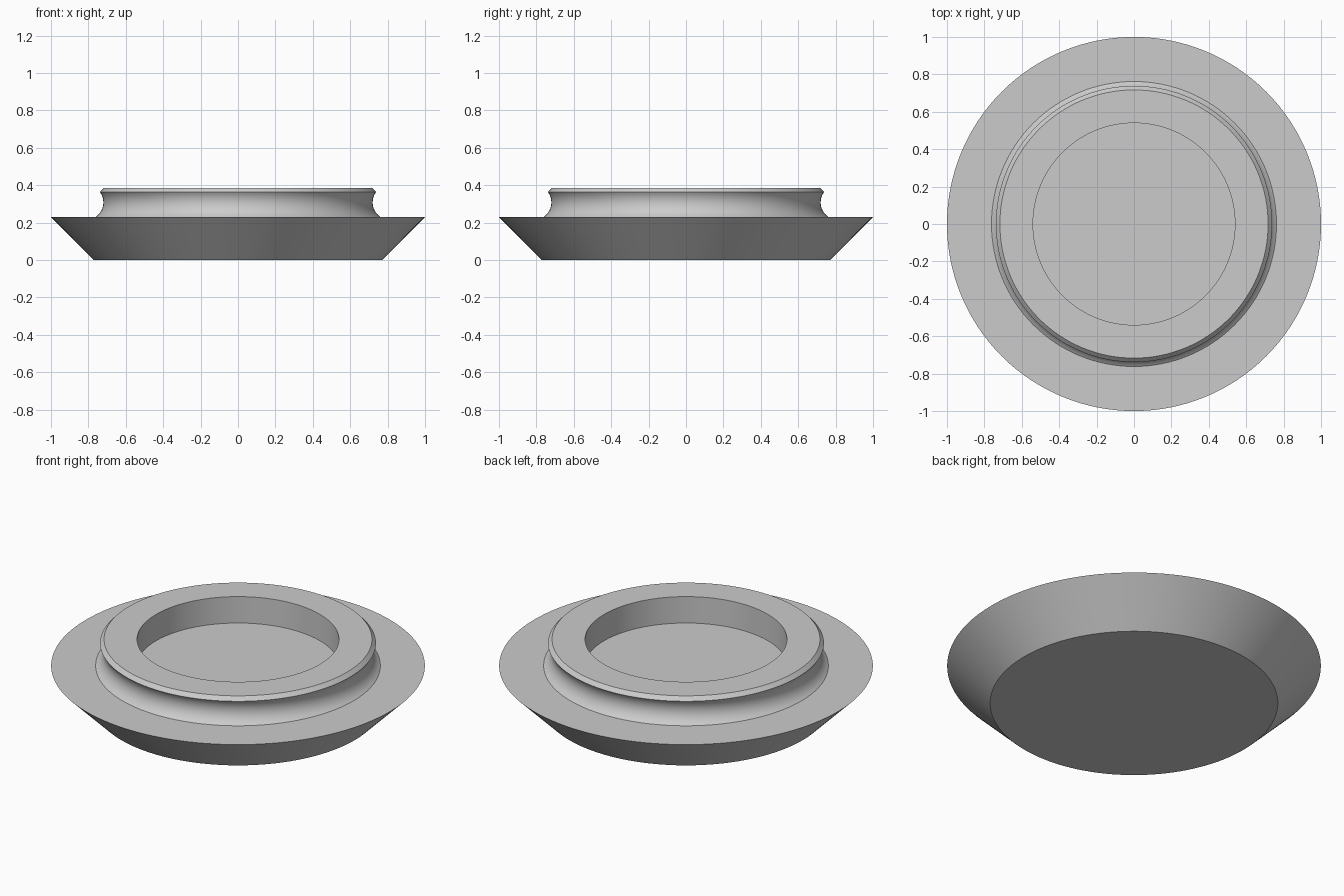
import bpy, bmesh, math

if "Cube" in bpy.data.objects:
    bpy.data.objects.remove(bpy.data.objects["Cube"])

SEGMENTS = 128
grey = bpy.data.materials.new("plain_grey")
grey.diffuse_color = (0.6, 0.6, 0.6, 1)
grey.use_nodes = True
grey.node_tree.nodes["Principled BSDF"].inputs["Base Color"].default_value = grey.diffuse_color


def lathe(name, profile, closed=False):
    """Spin an (r, z) profile around the z axis."""
    bm = bmesh.new()
    verts = [bm.verts.new((r, 0, z)) for r, z in profile]
    pairs = list(zip(verts, verts[1:]))
    if closed:
        pairs.append((verts[-1], verts[0]))
    edges = [bm.edges.new(p) for p in pairs]
    bmesh.ops.spin(bm, geom=verts + edges, cent=(0, 0, 0), axis=(0, 0, 1),
                   angle=math.tau, steps=SEGMENTS, use_merge=False)
    bmesh.ops.remove_doubles(bm, verts=bm.verts, dist=1e-5)
    if not closed:
        # Flat caps on the open ends
        bmesh.ops.holes_fill(bm, edges=[e for e in bm.edges if e.is_boundary], sides=0)
    bmesh.ops.recalc_face_normals(bm, faces=bm.faces)
    mesh = bpy.data.meshes.new(name)
    bm.to_mesh(mesh)
    bm.free()
    mesh.materials.append(grey)
    obj = bpy.data.objects.new(name, mesh)
    bpy.context.collection.objects.link(obj)
    bpy.ops.object.select_all(action='DESELECT')
    obj.select_set(True)
    bpy.context.view_layer.objects.active = obj
    bpy.ops.object.shade_smooth_by_angle(angle=math.radians(25))
    return obj


# Flared base plate with a 45 degree underside
lathe("base_plate", [(0.77, 0), (1.0, 0.23)])

# Raised ring: concave neck, bevelled lip, straight bore open to the plate
cx, cz, rad = 0.8135, 0.308, 0.0935
a0, a1 = math.radians(236.5), math.radians(143.5)
steps = 14
neck = [(cx + rad * math.cos(a0 + (a1 - a0) * i / steps),
         cz + rad * math.sin(a0 + (a1 - a0) * i / steps)) for i in range(steps + 1)]
neck[0] = (0.762, 0.23)
lathe("raised_ring", neck + [(0.717, 0.386), (0.54, 0.386), (0.54, 0.23)], closed=True)
